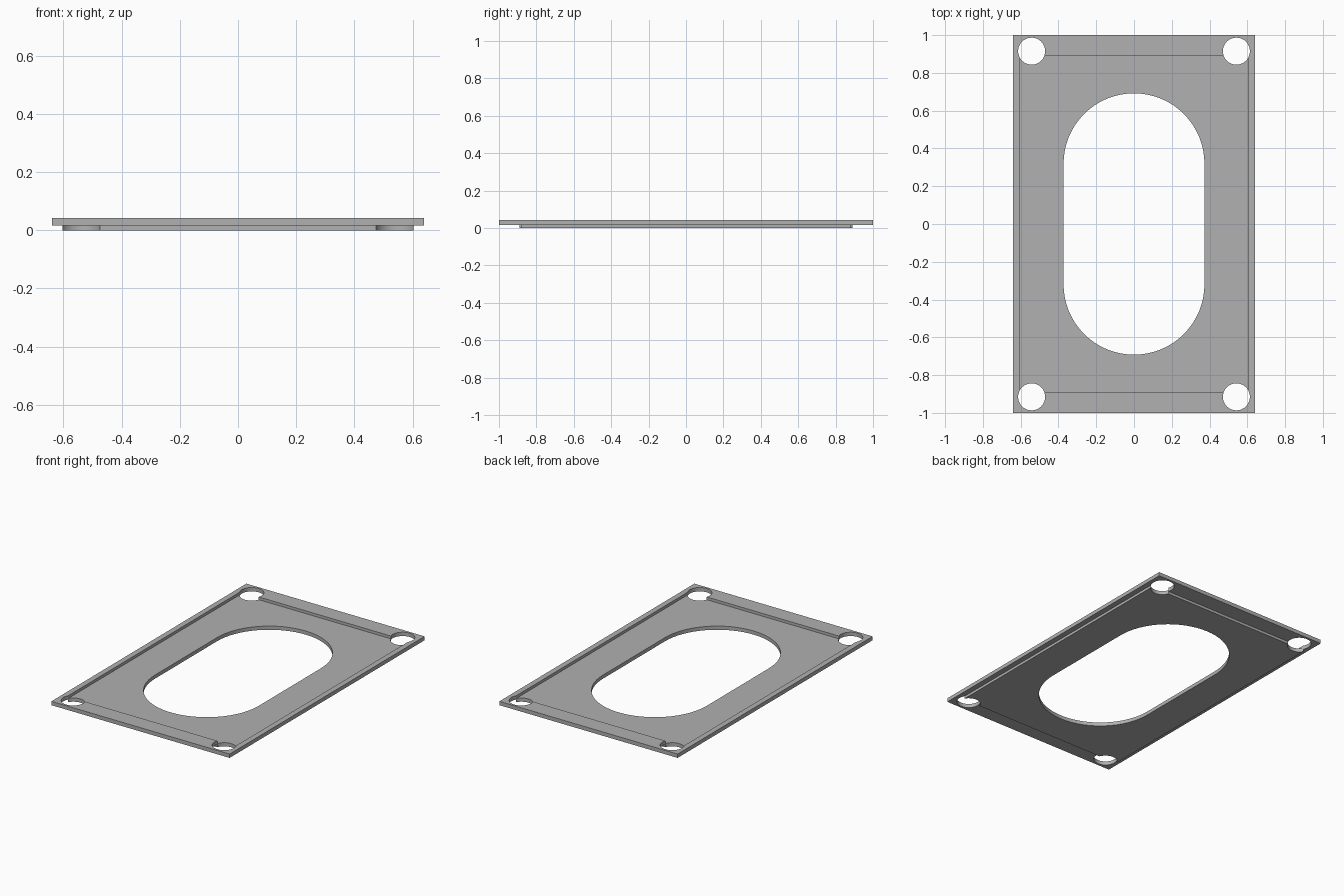
import bpy
import bmesh
from math import cos, sin, pi, radians

cube = bpy.data.objects.get("Cube")
if cube:
    bpy.data.objects.remove(cube, do_unlink=True)

# Overall sizes
HALF_X, HALF_Y = 0.64, 1.0
PAN_X, PAN_Y = 0.604, 0.89
RIM_BOTTOM, FLOOR_TOP, TOP = 0.017, 0.024, 0.042
HOLE_X, HOLE_Y, HOLE_R = 0.542, 0.915, 0.0715
SLOT_R, SLOT_Y = 0.373, 0.319

gray = bpy.data.materials.new("plain gray")
gray.use_nodes = True
color = (0.44, 0.44, 0.44, 1)
gray.diffuse_color = color
gray.node_tree.nodes["Principled BSDF"].inputs["Base Color"].default_value = color


def prism(name, outline, z0, z1):
    """Extrude a flat outline between two heights."""
    bm = bmesh.new()
    face = bm.faces.new([bm.verts.new((x, y, z0)) for x, y in outline])
    ext = bmesh.ops.extrude_face_region(bm, geom=[face])["geom"]
    verts = [v for v in ext if isinstance(v, bmesh.types.BMVert)]
    bmesh.ops.translate(bm, vec=(0, 0, z1 - z0), verts=verts)
    bmesh.ops.recalc_face_normals(bm, faces=bm.faces)
    mesh = bpy.data.meshes.new(name)
    bm.to_mesh(mesh)
    bm.free()
    mesh.materials.append(gray)
    obj = bpy.data.objects.new(name, mesh)
    bpy.context.collection.objects.link(obj)
    return obj


def rectangle(hx, hy):
    return [(-hx, -hy), (hx, -hy), (hx, hy), (-hx, hy)]


def arc(cx, cy, r, start, end, steps):
    angles = [start + (end - start) * i / steps for i in range(steps + 1)]
    return [(cx + r * cos(a), cy + r * sin(a)) for a in angles]


def combine(target, tool, operation):
    """Apply a boolean and discard the tool."""
    tool.hide_render = True
    mod = target.modifiers.new("boolean", "BOOLEAN")
    mod.operation = operation
    mod.solver = "EXACT"
    mod.object = tool
    bpy.context.view_layer.objects.active = target
    bpy.ops.object.modifier_apply(modifier=mod.name)
    bpy.data.objects.remove(tool, do_unlink=True)


# Rim slab with the sunken pan pressed through it
plate = prism("cover_plate", rectangle(HALF_X, HALF_Y), RIM_BOTTOM, TOP)
pan = prism("pan", rectangle(PAN_X, PAN_Y), 0, FLOOR_TOP - 0.002)
combine(plate, pan, "UNION")
recess = prism("recess_cutter", rectangle(PAN_X, PAN_Y), FLOOR_TOP, 0.1)
combine(plate, recess, "DIFFERENCE")

# Central round-ended opening
slot_outline = (arc(0, SLOT_Y, SLOT_R, 0, pi, 32)
                + arc(0, -SLOT_Y, SLOT_R, pi, 2 * pi, 32))
combine(plate, prism("slot_cutter", slot_outline, -0.1, 0.1), "DIFFERENCE")

# Four corner holes
for sx in (-1, 1):
    for sy in (-1, 1):
        circle = arc(sx * HOLE_X, sy * HOLE_Y, HOLE_R, 0, 2 * pi, 48)[:-1]
        combine(plate, prism("hole_cutter", circle, -0.1, 0.1), "DIFFERENCE")

# Smooth hole walls, crisp edges
bpy.ops.object.select_all(action="DESELECT")
plate.select_set(True)
bpy.context.view_layer.objects.active = plate
bpy.ops.object.shade_smooth_by_angle(angle=radians(30))
